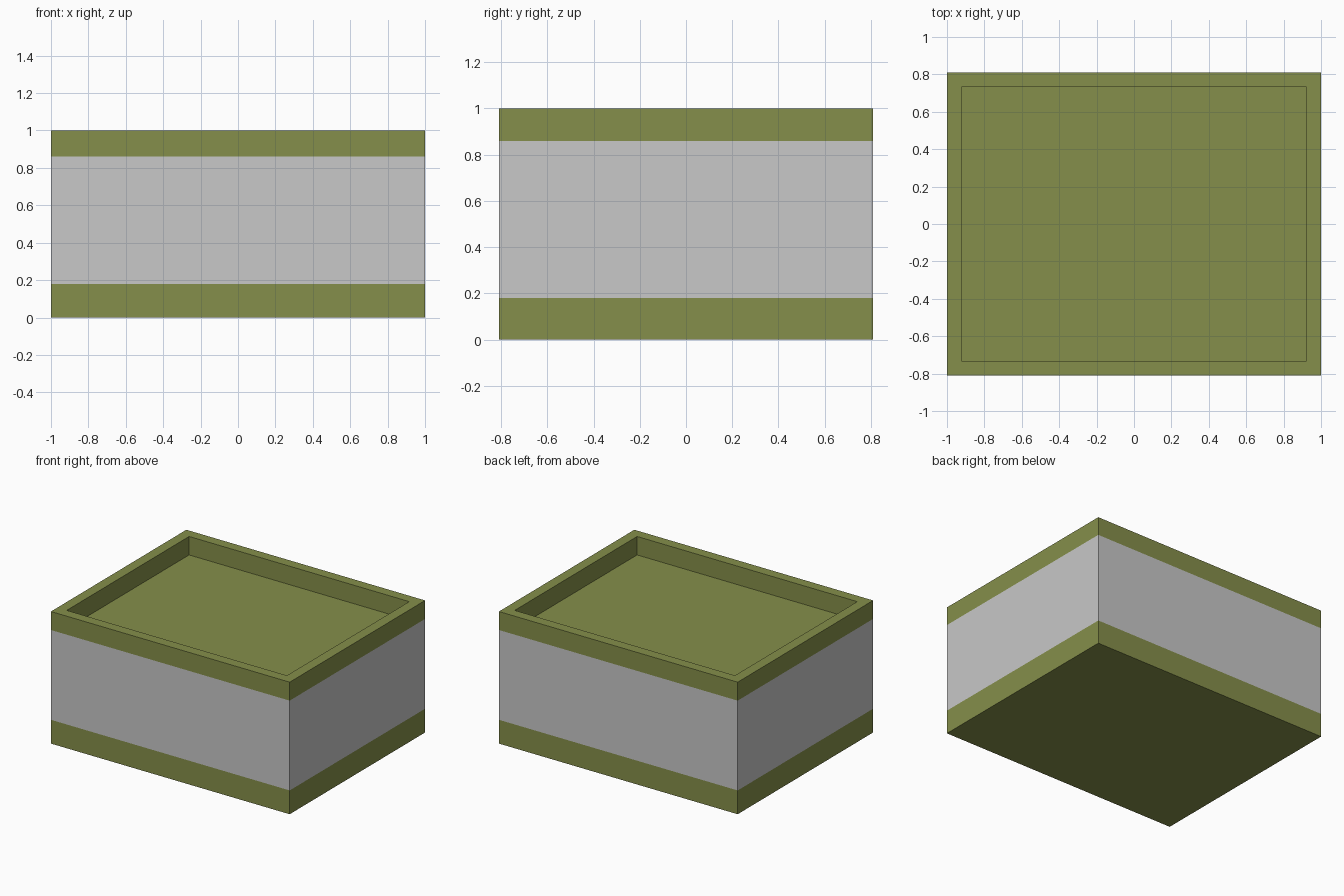
import bpy, bmesh
from mathutils import Matrix

if "Cube" in bpy.data.objects:
    bpy.data.objects.remove(bpy.data.objects["Cube"])

W, D, H = 2.0, 1.62, 1.0
BAND_LOW, BAND_HIGH = 0.18, 0.86
RIM, RECESS = 0.11, 0.14


def material(name, rgb):
    m = bpy.data.materials.new(name)
    m.diffuse_color = (*rgb, 1)
    m.use_nodes = True
    m.node_tree.nodes["Principled BSDF"].inputs["Base Color"].default_value = m.diffuse_color
    return m


olive = material("olive green", (0.235, 0.275, 0.069))
grey = material("light grey", (0.578, 0.578, 0.578))

# Solid box standing on the ground
bm = bmesh.new()
bmesh.ops.create_cube(bm, size=1, matrix=Matrix.Translation((0, 0, H / 2)) @ Matrix.Diagonal((W, D, H, 1)))

# Cut the sides where the colour bands meet
for z in (BAND_LOW, BAND_HIGH):
    bmesh.ops.bisect_plane(bm, geom=bm.verts[:] + bm.edges[:] + bm.faces[:],
                           plane_co=(0, 0, z), plane_no=(0, 0, 1))

# Rim, then recessed tray floor
bm.normal_update()
top = [f for f in bm.faces if f.normal.z > 0.9]
bmesh.ops.inset_region(bm, faces=top, thickness=RIM)
walls = bmesh.ops.extrude_face_region(bm, geom=top)
floor_verts = [v for v in walls["geom"] if isinstance(v, bmesh.types.BMVert)]
bmesh.ops.translate(bm, verts=floor_verts, vec=(0, 0, -RECESS))
bmesh.ops.delete(bm, geom=[f for f in top if f.is_valid], context='FACES_ONLY')
bmesh.ops.recalc_face_normals(bm, faces=bm.faces[:])

# Grey middle band on the upright faces only
for f in bm.faces:
    z = f.calc_center_median().z
    f.material_index = int(abs(f.normal.z) < 0.5 and BAND_LOW < z < BAND_HIGH)

mesh = bpy.data.meshes.new("box_body")
bm.to_mesh(mesh)
bm.free()
mesh.materials.append(olive)
mesh.materials.append(grey)
bpy.context.collection.objects.link(bpy.data.objects.new("box_body", mesh))
